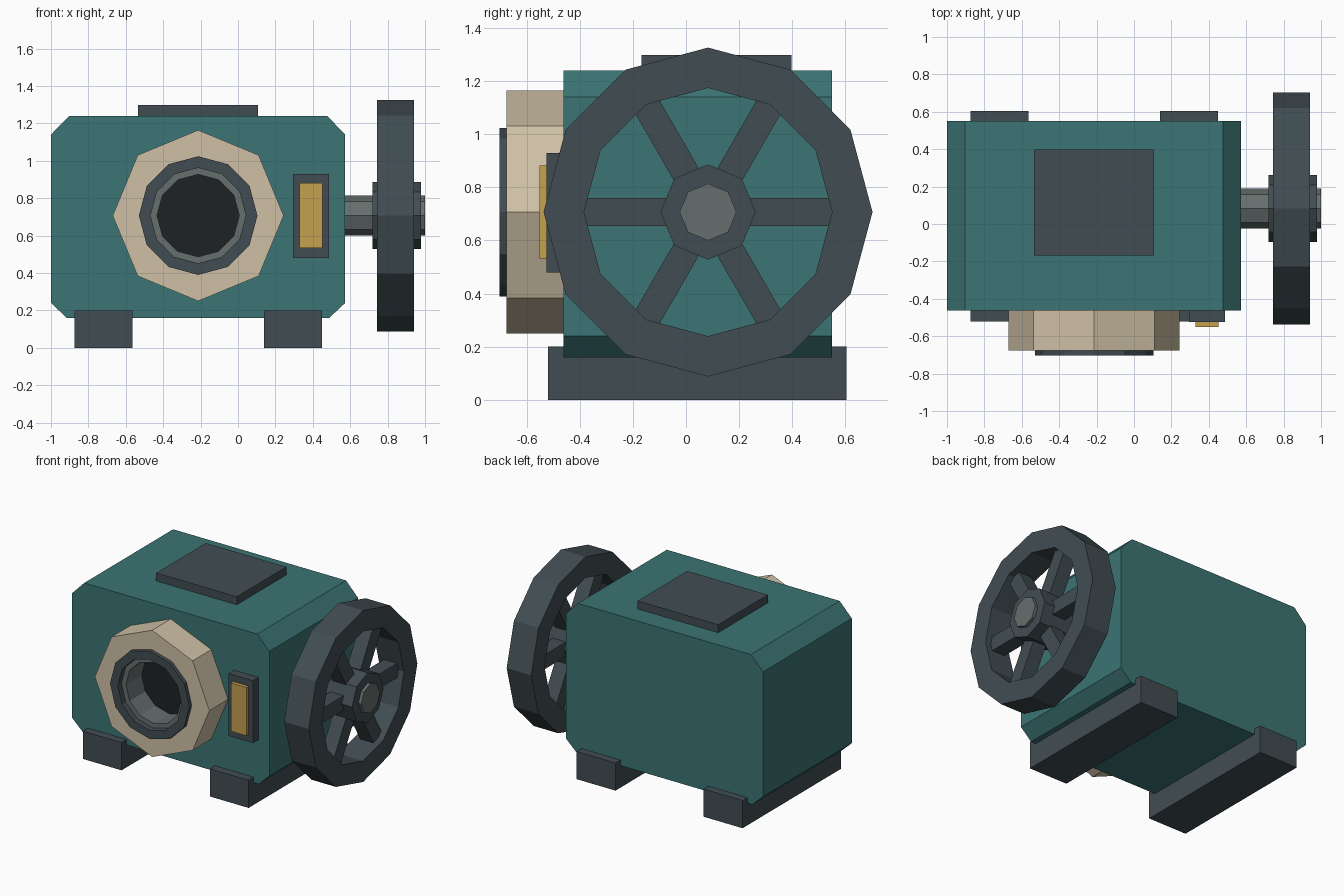
import bpy, bmesh
from math import cos, sin, pi, radians
from mathutils import Matrix, Vector

if "Cube" in bpy.data.objects:
    bpy.data.objects.remove(bpy.data.objects["Cube"])

def mat(name, r, g, b):
    m = bpy.data.materials.new(name)
    m.diffuse_color = (r, g, b, 1)
    m.use_nodes = True
    m.node_tree.nodes["Principled BSDF"].inputs["Base Color"].default_value = m.diffuse_color
    return m

TEAL = mat("teal_paint", .045, .175, .175)
IRON = mat("dark_iron", .053, .074, .084)
CREAM = mat("cream_paint", .62, .53, .38)
STEEL = mat("steel", .13, .16, .155)
BLACK = mat("black", .013, .016, .017)
BRASS = mat("brass", .56, .35, .08)

def finish(name, bm, material):
    bmesh.ops.recalc_face_normals(bm, faces=bm.faces)
    me = bpy.data.meshes.new(name)
    bm.to_mesh(me)
    bm.free()
    me.materials.append(material)
    ob = bpy.data.objects.new(name, me)
    bpy.context.collection.objects.link(ob)
    return ob

def box(name, x, y, z, material):
    bm = bmesh.new()
    bmesh.ops.create_cube(bm, size=1)
    for v in bm.verts:
        v.co = Vector(a[0] + (c + .5) * (a[1] - a[0]) for a, c in zip((x, y, z), v.co))
    return finish(name, bm, material)

def turned(name, axis, centre, span, outer, inner, n, material):
    """Faceted disc (inner = 0) or tube along axis 'X' or 'Y', one vertex at the top."""
    def ring(r, d):
        out = []
        for i in range(n):
            a = 2 * pi * i / n
            u, w = centre[0] + r * sin(a), centre[1] + r * cos(a)
            out.append(bm.verts.new((d, u, w) if axis == 'X' else (u, d, w)))
        return out
    bm = bmesh.new()
    a, b = span
    loops = [ring(outer, a), ring(outer, b)]
    if inner:
        loops += [ring(inner, b), ring(inner, a)]
    else:
        bm.faces.new(loops[0])
        bm.faces.new(loops[1])
    for k in range(len(loops) if inner else 1):
        p, q = loops[k], loops[(k + 1) % len(loops)]
        for i in range(n):
            j = (i + 1) % n
            bm.faces.new((p[i], p[j], q[j], q[i]))
    return finish(name, bm, material)

CX, CZ = -.213, .707            # body and inlet centre
WY = .083                       # wheel axis

# Body: chamfered profile extruded front to back
profile = [(-1, .24), (-.915, .16), (.488, .16), (.573, .24),
           (.573, 1.14), (.477, 1.24), (-.903, 1.24), (-1, 1.14)]
bm = bmesh.new()
face = bm.faces.new([bm.verts.new((x, -.462, z)) for x, z in profile])
ext = bmesh.ops.extrude_face_region(bm, geom=[face], use_keep_orig=True)
bmesh.ops.translate(bm, vec=(0, 1.012, 0),
                    verts=[g for g in ext["geom"] if isinstance(g, bmesh.types.BMVert)])
body = finish("body", bm, TEAL)

# Feet and top cover
for side, x in (("left", -.72), ("right", .294)):
    box(side + "_foot", (x - .155, x + .155), (-.52, .605), (0, .2), IRON)
box("top_cover", (-.535, .108), (-.168, .397), (1.23, 1.298), IRON)

# Front inlet: collar, rim, liner and dark bottom
turned("inlet_collar", 'Y', (CX, CZ), (-.675, -.45), .457, .29, 8, CREAM)
turned("inlet_rim", 'Y', (CX, CZ), (-.702, -.465), .317, .255, 12, IRON)
turned("inlet_liner", 'Y', (CX, CZ), (-.66, -.465), .257, .22, 12, STEEL)
turned("inlet_bottom", 'Y', (CX, CZ), (-.48, -.455), .225, 0, 12, BLACK)

# Name plate on the front
box("plate_frame", (.293, .486), (-.525, -.45), (.48, .93), IRON)
box("plate", (.33, .452), (-.551, -.5), (.533, .882), BRASS)

# Shaft and spoked flywheel
turned("shaft", 'X', (WY, CZ), (.56, 1), .107, 0, 8, STEEL)
turned("wheel_hub", 'X', (WY, CZ), (.718, .978), .179, 0, 8, IRON)
turned("wheel_rim", 'X', (WY, CZ), (.744, .94), .619, .467, 12, IRON)
for i in range(6):
    s = box(f"spoke_{i + 1}", (.79, .895), (.12, .5), (-.052, .052), IRON)
    s.data.transform(Matrix.Translation((0, WY, CZ)) @ Matrix.Rotation(radians(60 * i), 4, 'X'))
